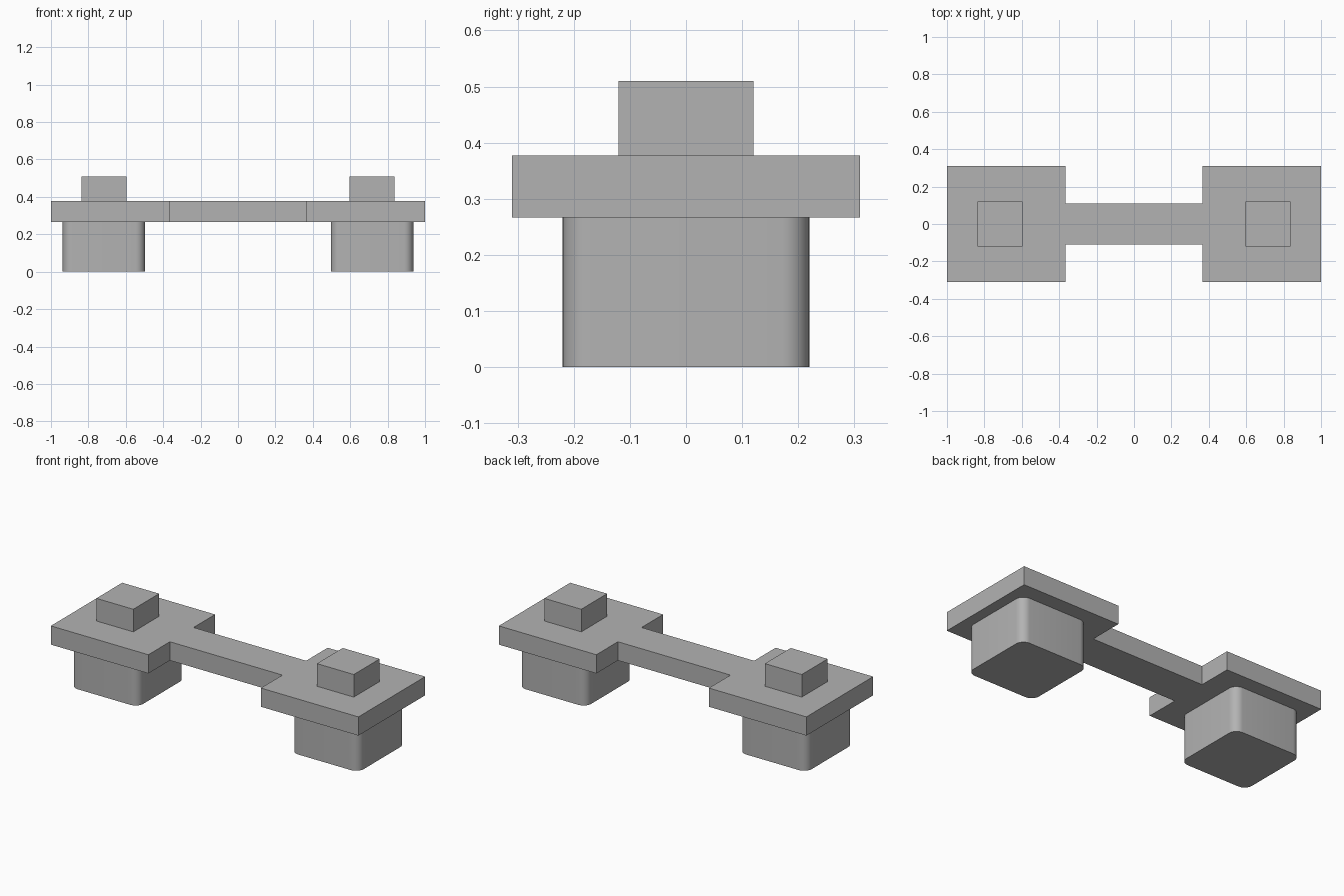
import bpy
import bmesh
import math

cube = bpy.data.objects.get("Cube")
if cube:
    bpy.data.objects.remove(cube, do_unlink=True)

grey = bpy.data.materials.new("plain grey")
grey.use_nodes = True
grey.diffuse_color = (0.45, 0.45, 0.45, 1)
grey.node_tree.nodes["Principled BSDF"].inputs["Base Color"].default_value = (0.45, 0.45, 0.45, 1)

PLATE_BOTTOM, PLATE_TOP, PEG_TOP = 0.267, 0.377, 0.51
END_X = 0.717


def prism(name, outline, z0, z1, smooth=False):
    """Extrude a flat outline from z0 up to z1."""
    bm = bmesh.new()
    base = bm.faces.new([bm.verts.new((x, y, z0)) for x, y in outline])
    up = bmesh.ops.extrude_face_region(bm, geom=[base], use_keep_orig=True)
    verts = [v for v in up["geom"] if isinstance(v, bmesh.types.BMVert)]
    bmesh.ops.translate(bm, verts=verts, vec=(0, 0, z1 - z0))
    bmesh.ops.recalc_face_normals(bm, faces=bm.faces)
    mesh = bpy.data.meshes.new(name)
    bm.to_mesh(mesh)
    bm.free()
    mesh.materials.append(grey)
    obj = bpy.data.objects.new(name, mesh)
    bpy.context.collection.objects.link(obj)
    if smooth:
        bpy.ops.object.select_all(action="DESELECT")
        obj.select_set(True)
        bpy.context.view_layer.objects.active = obj
        bpy.ops.object.shade_smooth_by_angle(angle=math.radians(30))
    return obj


def rounded_square(cx, half, radius, steps=8):
    points = []
    for corner, (sx, sy) in enumerate([(1, 1), (-1, 1), (-1, -1), (1, -1)]):
        for i in range(steps + 1):
            a = (corner + i / steps) * math.pi / 2
            points.append((cx + sx * (half - radius) + radius * math.cos(a),
                           sy * (half - radius) + radius * math.sin(a)))
    return points


def square(cx, half):
    return [(cx + half, half), (cx - half, half), (cx - half, -half), (cx + half, -half)]


# Dumbbell-shaped plate: two wide ends joined by a narrow bridge
quarter = [(1, 0.31), (0.366, 0.31), (0.366, 0.11)]
upper = quarter + [(-x, y) for x, y in reversed(quarter)]
prism("connecting_plate", upper + [(x, -y) for x, y in reversed(upper)], PLATE_BOTTOM, PLATE_TOP)

# Rounded foot below and square peg above each end
for side, sign in (("left", 1), ("right", -1)):
    prism(side + "_foot", rounded_square(sign * END_X, 0.22, 0.05), 0, PLATE_BOTTOM, smooth=True)
    prism(side + "_peg", square(sign * END_X, 0.12), PLATE_TOP, PEG_TOP)
